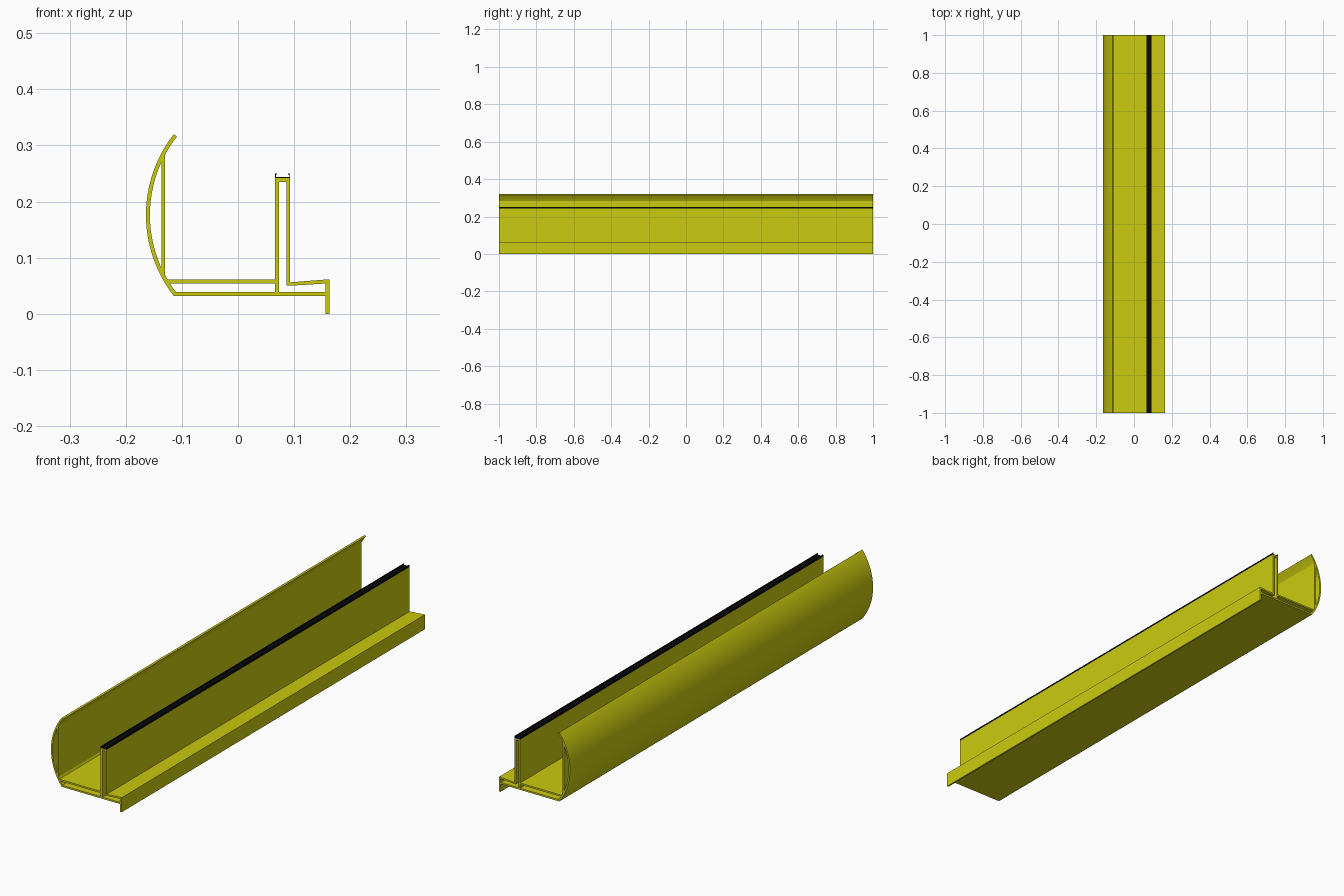
import bpy
import bmesh
from math import cos, sin, radians

cube = bpy.data.objects.get("Cube")
if cube:
    bpy.data.objects.remove(cube, do_unlink=True)

HALF = 1.0      # half the length of the extrusion
T = 0.007       # wall thickness


def make_material(name, rgb, roughness):
    mat = bpy.data.materials.new(name)
    mat.use_nodes = True
    mat.diffuse_color = (*rgb, 1)
    node = mat.node_tree.nodes["Principled BSDF"]
    node.inputs["Base Color"].default_value = (*rgb, 1)
    node.inputs["Roughness"].default_value = roughness
    return mat


yellow = make_material("yellow", (0.6, 0.6, 0.005), 0.5)
black = make_material("black", (0.003, 0.003, 0.003), 0.7)


def extrude_profile(name, points, mat, smooth=False):
    """Sweep a closed x-z outline along the whole length."""
    bm = bmesh.new()
    face = bm.faces.new([bm.verts.new((x, -HALF, z)) for x, z in points])
    new = bmesh.ops.extrude_face_region(bm, geom=[face])["geom"]
    moved = [v for v in new if isinstance(v, bmesh.types.BMVert)]
    bmesh.ops.translate(bm, verts=moved, vec=(0, 2 * HALF, 0))
    bmesh.ops.recalc_face_normals(bm, faces=bm.faces)
    mesh = bpy.data.meshes.new(name)
    bm.to_mesh(mesh)
    bm.free()
    mesh.materials.append(mat)
    obj = bpy.data.objects.new(name, mesh)
    bpy.context.collection.objects.link(obj)
    if smooth:
        bpy.ops.object.select_all(action='DESELECT')
        obj.select_set(True)
        bpy.context.view_layer.objects.active = obj
        bpy.ops.object.shade_smooth_by_angle(angle=radians(30))
    return obj


def bar(name, x0, x1, z0, z1, mat=yellow):
    return extrude_profile(name, [(x0, z0), (x1, z0), (x1, z1), (x0, z1)], mat)


# Curved outer shell, an arc swept about a centre inside the channel
CX, CZ, R, SPAN, STEPS = 0.07, 0.176, 0.234, 38, 32
angles = [radians(180 - SPAN + 2 * SPAN * i / STEPS) for i in range(STEPS + 1)]
arc = [(CX + R * cos(a), CZ + R * sin(a)) for a in angles]
arc += [(CX + (R - T) * cos(a), CZ + (R - T) * sin(a)) for a in reversed(angles)]
extrude_profile("curved_shell", arc, yellow, smooth=True)

# Flat wall closing the curved shell, and the fillet under its lip
extrude_profile("shell_inner_wall",
                [(-0.1365, 0.07), (-0.13, 0.06), (-0.13, 0.289), (-0.1365, 0.284)], yellow)
extrude_profile("lip_fillet", [(-0.131, 0.287), (-0.129, 0.287), (-0.124, 0.294)], yellow)

# Double floor
bar("upper_floor", -0.127, 0.066, 0.054, 0.061)
extrude_profile("lower_floor",
                [(-0.114, 0.032), (0.156, 0.032), (0.156, 0.039), (-0.112, 0.039)], yellow)

# Hollow upright post
bar("post_left_wall", 0.066, 0.073, 0.039, 0.242)
bar("post_right_wall", 0.086, 0.093, 0.05, 0.242)
bar("post_top", 0.073, 0.086, 0.235, 0.242)

# Sloping ledge and the hanging edge
extrude_profile("sloping_ledge",
                [(0.093, 0.05), (0.156, 0.054), (0.156, 0.061), (0.093, 0.056)], yellow)
bar("hanging_edge", 0.156, 0.163, 0, 0.061)

# Black sealing strip with two hooked lips
bar("seal_base", 0.066, 0.093, 0.242, 0.244, black)
MID = 0.0795
for side, label in ((-1, "left"), (1, "right")):
    lip = [(0.0135, 0.244), (0.0135, 0.25), (0.01, 0.25), (0.01, 0.248),
           (0.012, 0.248), (0.012, 0.244)]
    extrude_profile("seal_lip_" + label, [(MID - side * x, z) for x, z in lip], black)
